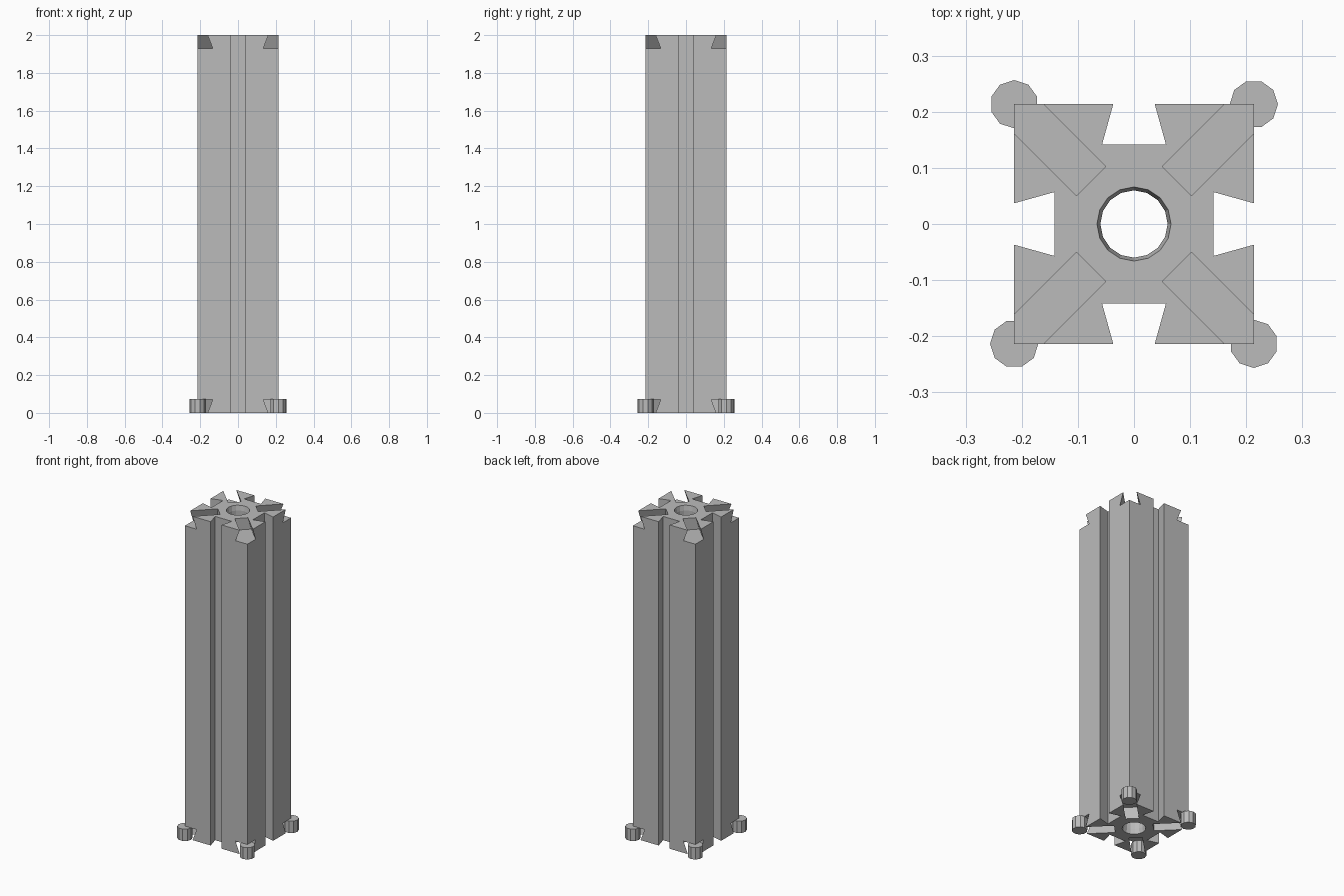
import bpy, math
from mathutils import Matrix, Vector

cube = bpy.data.objects.get("Cube")
if cube:
    bpy.data.objects.remove(cube, do_unlink=True)

HEIGHT, HALF = 2.0, 0.2135            # column size
DEPTH, MOUTH, FLOOR = 0.072, 0.037, 0.057   # dovetail section
SLOT_START = 0.108                    # inner end of the end slots
FOOT_R, FOOT_H = 0.043, 0.073

grey = bpy.data.materials.new("grey")
grey.use_nodes = True
colour = (0.5, 0.5, 0.5, 1)
grey.diffuse_color = colour
grey.node_tree.nodes["Principled BSDF"].inputs["Base Color"].default_value = colour


def loft(name, rings):
    """Closed solid through rings of equal point count."""
    n = len(rings[0])
    verts = [p for ring in rings for p in ring]
    faces = [tuple(reversed(range(n))), tuple(range(len(verts) - n, len(verts)))]
    for r in range(len(rings) - 1):
        for i in range(n):
            j = (i + 1) % n
            faces.append((r * n + i, r * n + j, (r + 1) * n + j, (r + 1) * n + i))
    mesh = bpy.data.meshes.new(name)
    mesh.from_pydata(verts, [], faces)
    mesh.materials.append(grey)
    obj = bpy.data.objects.new(name, mesh)
    bpy.context.collection.objects.link(obj)
    return obj


def circle(radius, sides, z):
    step = math.tau / sides
    return [(radius * math.cos(i * step), radius * math.sin(i * step), z) for i in range(sides)]


# Column: square section with a dovetail groove in every side
side = [(HALF, -HALF), (HALF, -MOUTH), (HALF - DEPTH, -FLOOR),
        (HALF - DEPTH, FLOOR), (HALF, MOUTH)]
section = []
for k in range(4):
    turn = Matrix.Rotation(k * math.pi / 2, 2)
    section += [turn @ Vector(p) for p in side]
column = loft("column", [[(p.x, p.y, z) for p in section] for z in (0, HEIGHT)])

# Cutters: central bore, slightly flared at both ends
cutters = [loft("bore_cutter", [circle(r, 16, z) for r, z in (
    (0.066, -0.01), (0.066, 0), (0.06, 0.03),
    (0.06, HEIGHT - 0.03), (0.066, HEIGHT), (0.066, HEIGHT + 0.01))])]

# Cutters: diagonal dovetail slots in both ends
slope = (FLOOR - MOUTH) / DEPTH
over = 0.01
lip = MOUTH - slope * over
for end in (0, 1):
    for k in range(4):
        prof = [(-lip, over), (-FLOOR, -DEPTH), (FLOOR, -DEPTH), (lip, over)]
        slot = loft("slot_cutter", [[(x, y, z) for y, z in prof] for x in (SLOT_START, 0.45)])
        spin = Matrix.Rotation(math.radians(45 + 90 * k), 4, 'Z')
        flip = Matrix.Rotation(math.pi * (1 - end), 4, 'X')
        slot.matrix_world = Matrix.Translation((0, 0, HEIGHT * end)) @ spin @ flip
        cutters.append(slot)

for cutter in cutters:
    cutter.hide_render = True
    mod = column.modifiers.new(cutter.name, 'BOOLEAN')
    mod.operation = 'DIFFERENCE'
    mod.solver = 'EXACT'
    mod.object = cutter

# Bake the cuts and drop the cutters
bpy.context.view_layer.objects.active = column
column.select_set(True)
for name in [m.name for m in column.modifiers]:
    bpy.ops.object.modifier_apply(modifier=name)
for cutter in cutters:
    bpy.data.objects.remove(cutter, do_unlink=True)

# Feet: ten-sided pegs at the bottom corners
for k, name in enumerate(("back_left", "back_right", "front_right", "front_left")):
    foot = loft(name + "_foot", [circle(FOOT_R, 10, z) for z in (0, FOOT_H)])
    turn = Matrix.Rotation(k * math.pi / 2, 4, 'Z')
    foot.matrix_world = turn @ Matrix.Translation((HALF, HALF, 0))
